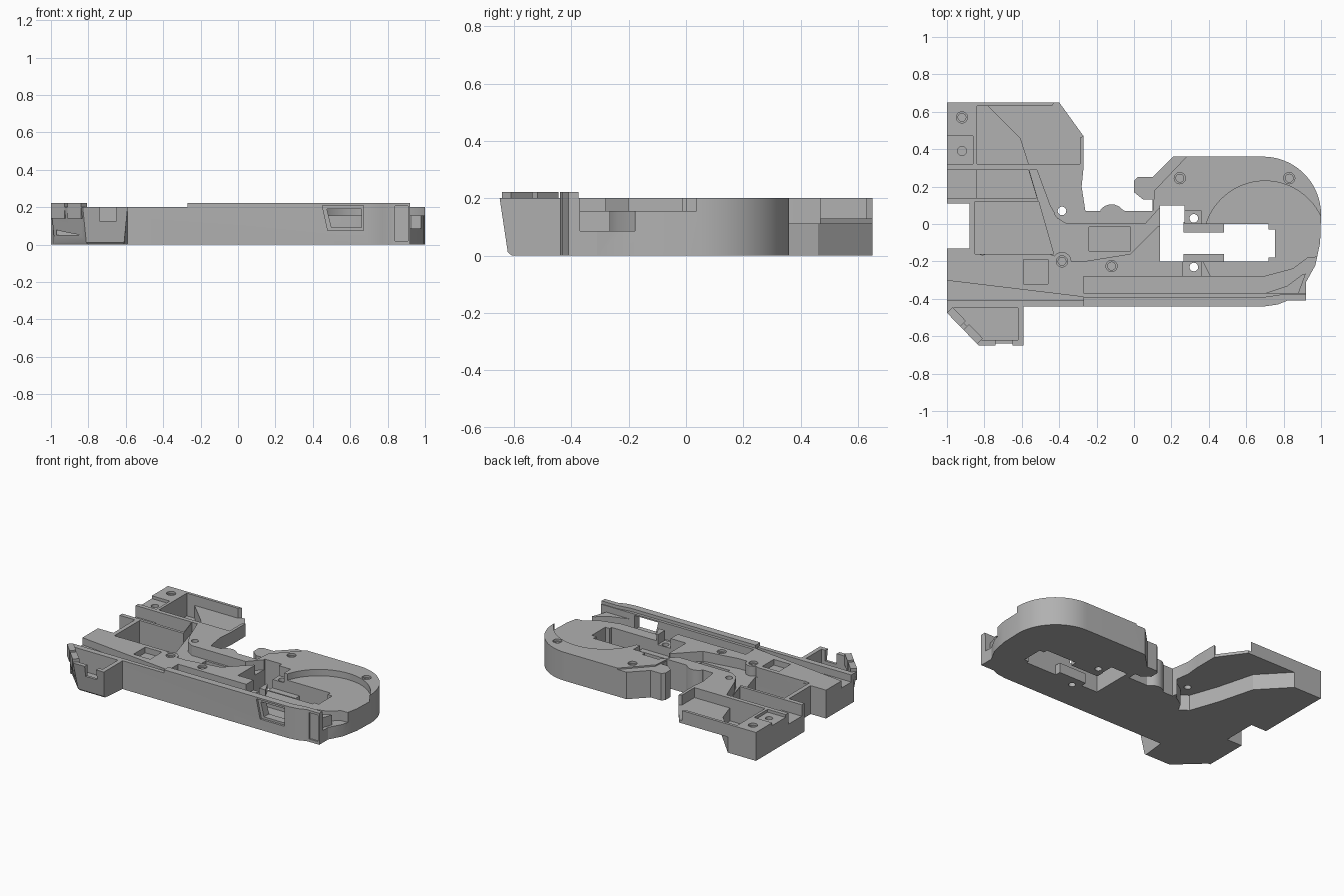
import bpy, bmesh, math
from mathutils import Matrix

grey = bpy.data.materials.new("matte_grey")
grey.diffuse_color = (0.44, 0.44, 0.44, 1)


def prism(name, pts, z0, z1):
    """Extrude an xy outline from z0 to z1."""
    bm = bmesh.new()
    f = bm.faces.new([bm.verts.new((x, y, z0)) for x, y in pts])
    top = bmesh.ops.extrude_face_region(bm, geom=[f])["geom"]
    bmesh.ops.translate(bm, verts=[v for v in top if isinstance(v, bmesh.types.BMVert)], vec=(0, 0, z1 - z0))
    bmesh.ops.recalc_face_normals(bm, faces=bm.faces)
    me = bpy.data.meshes.new(name)
    bm.to_mesh(me)
    bm.free()
    me.materials.append(grey)
    ob = bpy.data.objects.new(name, me)
    bpy.context.collection.objects.link(ob)
    return ob


def boolean(target, tool, op="DIFFERENCE"):
    m = target.modifiers.new("cut", "BOOLEAN")
    m.operation, m.solver, m.object = op, "EXACT", tool
    bpy.context.view_layer.objects.active = target
    bpy.ops.object.modifier_apply(modifier=m.name)
    bpy.data.objects.remove(tool)


def rect(x0, x1, y0, y1):
    return [(x0, y0), (x1, y0), (x1, y1), (x0, y1)]


def arc(cx, cy, r, a0, a1, n=16):
    return [(cx + r * math.cos(math.radians(a0 + (a1 - a0) * i / n)),
             cy + r * math.sin(math.radians(a0 + (a1 - a0) * i / n))) for i in range(n + 1)]


def circle(x, y, r):
    return arc(x, y, r, 0, 345, 23)


def cut(target, pts, z0, z1=0.3):
    boolean(target, prism("cutter", pts, z0, z1))


def front_cut(target, pts, y0, y1):
    """Cut an xz outline through the y range."""
    tool = prism("cutter", pts, -y1, -y0)
    tool.data.transform(Matrix.Rotation(math.pi / 2, 4, "X"))
    boolean(target, tool)


# Main plate with rounded right end and rear left wing
outline = ([(-1, -0.44), (0.70, -0.44), (0.77, -0.43), (0.82, -0.41), (0.92, -0.41), (0.92, -0.31), (0.97, -0.22), (0.995, -0.1)]
           + arc(0.69, 0.05, 0.31, 0, 90, 24)
           + [(0.21, 0.36), (0.10, 0.25), (0.02, 0.25), (0, 0.23), (0, 0.17), (0.05, 0.13), (0.10, 0.13), (0.10, 0.07), (-0.05, 0.07)]
           + arc(-0.12, 0.03, 0.075, 40, 140, 8)
           + [(-0.18, 0.07), (-0.26, 0.07), (-0.28, 0.20), (-0.27, 0.30), (-0.27, 0.47), (-0.40, 0.65), (-1, 0.65),
              (-1, 0.11), (-0.88, 0.11), (-0.88, -0.13), (-1, -0.13)])
body = prism("body_plate", outline, 0, 0.2)

# Hollow under the wing, with its swept side wall
cut(body, [(-0.80, 0.67), (-0.60, 0.46), (-0.53, 0.2), (-0.46, 0.0), (-0.40, -0.04),
           (-0.37, 0.02), (-0.29, 0.07), (-0.2, 0.2), (-0.2, 0.67)], -0.1, 0.11)

# Rear wing tray, shallow over the hollow and deep beside it
cut(body, [(-0.84, 0.32), (-0.29, 0.32), (-0.29, 0.46), (-0.25, 0.48), (-0.40, 0.68), (-0.44, 0.63), (-0.84, 0.63)], 0.13)
cut(body, [(-0.84, 0.32), (-0.565, 0.32), (-0.61, 0.46), (-0.78, 0.63), (-0.84, 0.63)], 0.04)
cut(body, rect(-1.1, -0.86, 0.32, 0.47), 0.18)

# Side bay and main left pocket
cut(body, [(-0.84, 0.14), (-0.52, 0.14), (-0.565, 0.29), (-0.84, 0.29)], 0.06)
cut(body, rect(-1.1, -0.84, 0.14, 0.29), 0.12)
cut(body, [(-0.85, -0.16), (-0.43, -0.16), (-0.51, 0.12), (-0.85, 0.12)], 0.04)

# Winding middle channel
cut(body, [(-0.45, -0.16), (-0.36, -0.20), (-0.27, -0.20), (-0.02, -0.16), (0.13, -0.01), (0.15, -0.01), (0.15, 0.10),
           (0.06, 0), (-0.36, 0), (-0.41, 0.03), (-0.45, 0.10), (-0.52, 0.29), (-0.56, 0.29), (-0.51, 0.12)], 0.13)
cut(body, rect(-0.24, -0.02, -0.145, -0.015), 0.10)
cut(body, rect(-0.59, -0.46, -0.32, -0.19), 0.16)

# Round reel recess, open at the right end
reel = arc(0.70, -0.10, 0.33, 0, 180, 32) + [(0.37, -0.2), (0.41, -0.28), (0.70, -0.37), (0.93, -0.37), (1.1, -0.3), (1.1, -0.06)]
cut(body, reel, 0.155)

# Strip channel along the front, leaving at the right end
cut(body, [(-0.27, -0.37), (0.70, -0.37), (0.82, -0.33), (0.90, -0.27), (1.1, -0.22), (1.1, -0.17), (0.93, -0.18),
           (0.85, -0.24), (0.70, -0.28), (-0.27, -0.28)], 0.085)
cut(body, [(0.88, -0.37), (1.1, -0.37), (1.1, -0.18), (0.95, -0.18)], 0.085)
cut(body, [(-1.1, -0.41), (-0.27, -0.41), (-0.27, -0.39), (-1.1, -0.29)], 0.15)

# Lower step beside the round end
cut(body, [(-0.02, 0.12), (0.10, 0.07), (0.11, 0.18), (0.29, 0.37), (0.18, 0.38), (-0.02, 0.27)], 0.19)

# Through slot with two mounting ledges
cut(body, [(0.14, -0.2), (0.72, -0.2), (0.72, -0.18), (0.755, -0.18), (0.755, -0.03), (0.72, -0.03),
           (0.72, 0), (0.27, 0), (0.27, 0.10), (0.14, 0.10)], -0.1)
for y0, y1 in ((-0.28, -0.18), (-0.02, 0.07)):
    cut(body, rect(0.26, 0.36, y0, y1), 0.13)
for y0, y1 in ((-0.21, -0.16), (-0.045, 0.01)):
    boolean(body, prism("ledge", rect(0.265, 0.48, y0, y1), 0.0, 0.07), "UNION")

# Screw bosses and holes
boolean(body, prism("boss", circle(-0.385, -0.20, 0.05), 0.05, 0.2), "UNION")
boolean(body, prism("boss", circle(-0.385, 0.07, 0.045), 0.11, 0.2), "UNION")
for x, y in ((-0.92, 0.57), (-0.81, -0.135), (-0.385, -0.20), (-0.12, -0.225), (0.245, 0.245), (0.83, 0.245)):
    cut(body, circle(x, y, 0.03), 0.185)
    cut(body, circle(x, y, 0.021), 0.06)
cut(body, circle(-0.92, 0.39, 0.024), 0.08)
for x, y in ((-0.385, 0.07), (0.32, 0.03), (0.32, -0.23)):
    cut(body, circle(x, y, 0.023), -0.1)

# Raised front rail with slanted window and end recess
rail = prism("front_rail", [(-0.27, -0.44), (0.70, -0.44), (0.77, -0.43), (0.82, -0.41), (0.92, -0.41), (0.92, -0.375),
                            (0.80, -0.375), (0.70, -0.39), (-0.27, -0.39)], 0.15, 0.222)
boolean(body, rail, "UNION")
front_cut(body, [(0.48, 0.075), (0.67, 0.075), (0.67, 0.21), (0.45, 0.21)], -0.5, -0.425)
front_cut(body, [(0.50, 0.09), (0.66, 0.09), (0.66, 0.19), (0.475, 0.19)], -0.5, -0.36)
front_cut(body, rect(0.84, 0.91, 0.02, 0.205), -0.5, -0.40)

# Front left foot: hollow box with chamfered base and notched front
foot_out = [(-1, -0.435), (-1, -0.475), (-0.83, -0.65), (-0.59, -0.65), (-0.59, -0.435)]
foot = prism("front_foot", foot_out, 0, 0.2)
bm = bmesh.new()
bm.from_mesh(foot.data)
for v in bm.verts:
    if v.co.z < 0.01 and v.co.y < -0.47:
        v.co.y += 0.03
        v.co.x += 0.02 if v.co.x < -0.8 else -0.02
top_edges = [e for e in bm.edges if all(v.co.z < 0.01 for v in e.verts) and all(v.co.y < -0.44 for v in e.verts)]
bmesh.ops.bevel(bm, geom=top_edges, offset=0.012, segments=1, affect="EDGES")
bm.to_mesh(foot.data)
bm.free()
cut(foot, [(-0.97, -0.45), (-0.97, -0.475), (-0.82, -0.62), (-0.62, -0.62), (-0.62, -0.45)], 0.05)
front_cut(foot, rect(-0.74, -0.65, 0.125, 0.3), -0.7, -0.6)

# Clip lips on the slanted side of the foot
for i, (a, b) in enumerate(((0.0, 0.42), (0.52, 0.95))):
    p = [(-1 + 0.17 * t, -0.475 - 0.175 * t) for t in (a, b)]
    prism("foot_clip_%d" % (i + 1), [p[0], p[1], (p[1][0] + 0.03, p[1][1] + 0.03), (p[0][0] + 0.03, p[0][1] + 0.03)], 0.14, 0.222)

# Smooth the round walls, keep the edges crisp
for ob in list(bpy.context.collection.objects):
    bpy.ops.object.select_all(action="DESELECT")
    ob.select_set(True)
    bpy.context.view_layer.objects.active = ob
    bpy.ops.object.shade_smooth_by_angle(angle=math.radians(25))
